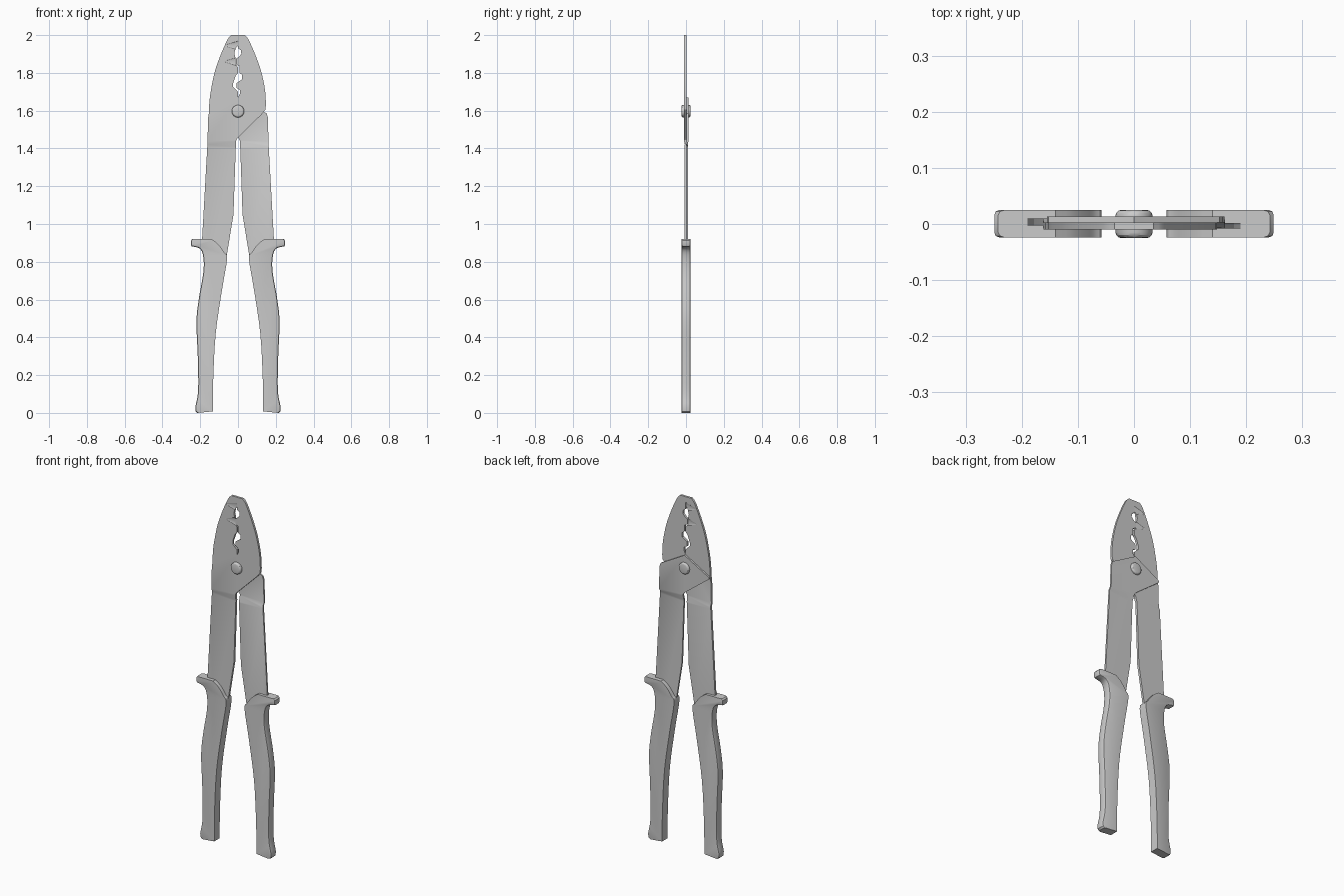
import bpy, bmesh, math
from mathutils import Vector, Matrix

if "Cube" in bpy.data.objects:
    bpy.data.objects.remove(bpy.data.objects["Cube"])


def spline(pts, n=4):
    """Catmull-Rom through the given 2D points."""
    p = [Vector(q) for q in pts]
    p = [2 * p[0] - p[1]] + p + [2 * p[-1] - p[-2]]
    out = []
    for i in range(1, len(p) - 2):
        a, b, c, d = p[i - 1:i + 3]
        for k in range(n):
            t = k / n
            out.append(0.5 * (2 * b + (c - a) * t + (2 * a - 5 * b + 4 * c - d) * t ** 2
                              + (3 * b - a - 3 * c + d) * t ** 3))
    return [(q.x, q.y) for q in out + [p[-2]]]


def flip(pts):
    return [(-x, z) for x, z in pts]


def finish(bm, name, smooth=True):
    bmesh.ops.recalc_face_normals(bm, faces=bm.faces[:])
    me = bpy.data.meshes.new(name)
    bm.to_mesh(me)
    bm.free()
    ob = bpy.data.objects.new(name, me)
    bpy.context.collection.objects.link(ob)
    bpy.ops.object.select_all(action='DESELECT')
    ob.select_set(True)
    bpy.context.view_layer.objects.active = ob
    if smooth:
        bpy.ops.object.shade_smooth_by_angle(angle=math.radians(30))
    return ob


def slab(pts, y0, y1, cuts=()):
    """Outline in xz, thickened from y0 to y1, split at the cut heights."""
    bm = bmesh.new()
    bm.faces.new([bm.verts.new((x, y0, z)) for x, z in pts])
    for z in cuts:
        bmesh.ops.bisect_plane(bm, geom=bm.verts[:] + bm.edges[:] + bm.faces[:],
                               plane_co=(0, 0, z), plane_no=(0, 0, 1))
    r = bmesh.ops.extrude_face_region(bm, geom=bm.faces[:], use_keep_orig=True)
    for v in r['geom']:
        if isinstance(v, bmesh.types.BMVert):
            v.co.y = y1
    bmesh.ops.recalc_face_normals(bm, faces=bm.faces[:])
    return bm


def lever(name, pts, y0, y1, shift):
    """Plate whose handle is offset in y by a bend below the pivot."""
    bm = slab(pts, y0, y1, (1.437, 1.408))
    for v in bm.verts:
        if v.co.z < 1.42:
            v.co.y += shift
    return finish(bm, name)


# Shared outlines
shank = [(.158, 1.565), (.162, 1.42), (.19, .92), (.16, .7), (.11, .7), (.06, .83),
         (.024, 1.05), (.012, 1.40), (.009, 1.445), (0, 1.457)]
jaw_curve = [(.148, 1.63), (.143, 1.71), (.122, 1.81), (.09, 1.90), (.055, 1.977), (.035, 2.0)]
right_teeth = [(0, 2), (0, 1.93), (.015, 1.92), (.018, 1.90), (.005, 1.885), (-.01, 1.875),
               (-.01, 1.845), (.008, 1.835), (.008, 1.80), (.022, 1.79), (.022, 1.765),
               (.005, 1.755), (-.008, 1.745), (-.008, 1.72), (.01, 1.71), (.01, 1.69), (0, 1.67)]
left_teeth = [(0, 1.67), (0, 1.70), (-.01, 1.71), (-.026, 1.725), (-.026, 1.745), (-.012, 1.785),
              (0, 1.80), (0, 1.83), (-.012, 1.845), (-.012, 1.875), (-.015, 1.885),
              (-.02, 1.905), (-.012, 1.93), (0, 1.945), (0, 2)]

# Front lever: left handle with right jaw
lever("front_lever", flip(shank) + [(.125, 1.58), (.145, 1.605)] + spline(jaw_curve)
      + right_teeth + [(-.155, 1.58)], -.010, .003, .007)

# Back lever: right handle with shouldered pivot plate
lever("back_lever", shank + [(-.155, 1.575), (-.152, 1.585), (0, 1.67), (.152, 1.585)],
      .003, .013, -.011)

# Left jaw, flush with the front lever
left_outer = flip(spline([(.155, 1.58), (.151, 1.65)] + jaw_curve[1:]))
jaw = finish(slab(left_teeth + left_outer[::-1], -.010, .003), "left_jaw")

# Tapered relief cuts beside the upper crimping nests
bm = bmesh.new()
for z, r in ((1.945, .025), (1.86, .026)):
    for y in (-.010, .003):
        m = (Matrix.Translation((-.034, y, z)) @ Matrix.Diagonal((1, .18, 1, 1))
             @ Matrix.Rotation(math.radians(-90), 4, 'Y'))
        bmesh.ops.create_cone(bm, cap_ends=True, segments=16, radius1=r, radius2=.001,
                              depth=.08, matrix=m)
cutter = finish(bm, "relief_cutter", False)
cutter.hide_render = True
bpy.context.view_layer.objects.active = jaw
mod = jaw.modifiers.new("relief", 'BOOLEAN')
mod.operation = 'DIFFERENCE'
mod.solver = 'EXACT'
mod.use_self = True
mod.object = cutter
bpy.ops.object.modifier_apply(modifier=mod.name)
bpy.data.objects.remove(cutter)

# Pivot rivet
bm = bmesh.new()
bmesh.ops.create_cone(bm, cap_ends=True, segments=32, radius1=.033, radius2=.033, depth=.05,
                      matrix=Matrix.Translation((0, 0, 1.597)) @ Matrix.Rotation(math.pi / 2, 4, 'X'))
rims = [e for e in bm.edges if abs(e.verts[0].co.y - e.verts[1].co.y) < 1e-5]
bmesh.ops.bevel(bm, geom=rims, offset=.010, segments=3, profile=.5, affect='EDGES')
finish(bm, "pivot_rivet")

# Grips: flanged guard on top, rounded outer edge, flat inner edge
inner = spline([(.14, .92), (.175 - .07, .893), (.073, .85), (.058, .815), (.085, .65),
                (.118, .42), (.131, .18), (.133, .008)])
outer = spline([(.226, .03), (.211, .12), (.213, .30), (.22, .48), (.208, .60), (.184, .74),
                (.183, .82), (.20, .868), (.245, .882)])
grip = inner + [(.215, .0), (.224, .008)] + outer + [(.249, .89), (.249, .912), (.242, .92)]
for side, s in (("left", -1), ("right", 1)):
    bm = slab([(s * x, z) for x, z in grip], -.024, .025)
    edges = []
    for e in bm.edges:
        caps = [f for f in e.link_faces if abs(f.normal.y) > .9]
        sides = [f for f in e.link_faces if abs(f.normal.y) < .1]
        if caps and sides and sides[0].normal.x * s > .3:
            edges.append(e)
        elif caps and sides and sides[0].normal.x * s > -.05 \
                and .86 < sides[0].calc_center_median().z < .9:
            edges.append(e)
    bmesh.ops.bevel(bm, geom=edges, offset=.009, segments=2, profile=.5, affect='EDGES',
                    clamp_overlap=False)
    finish(bm, side + "_grip")
